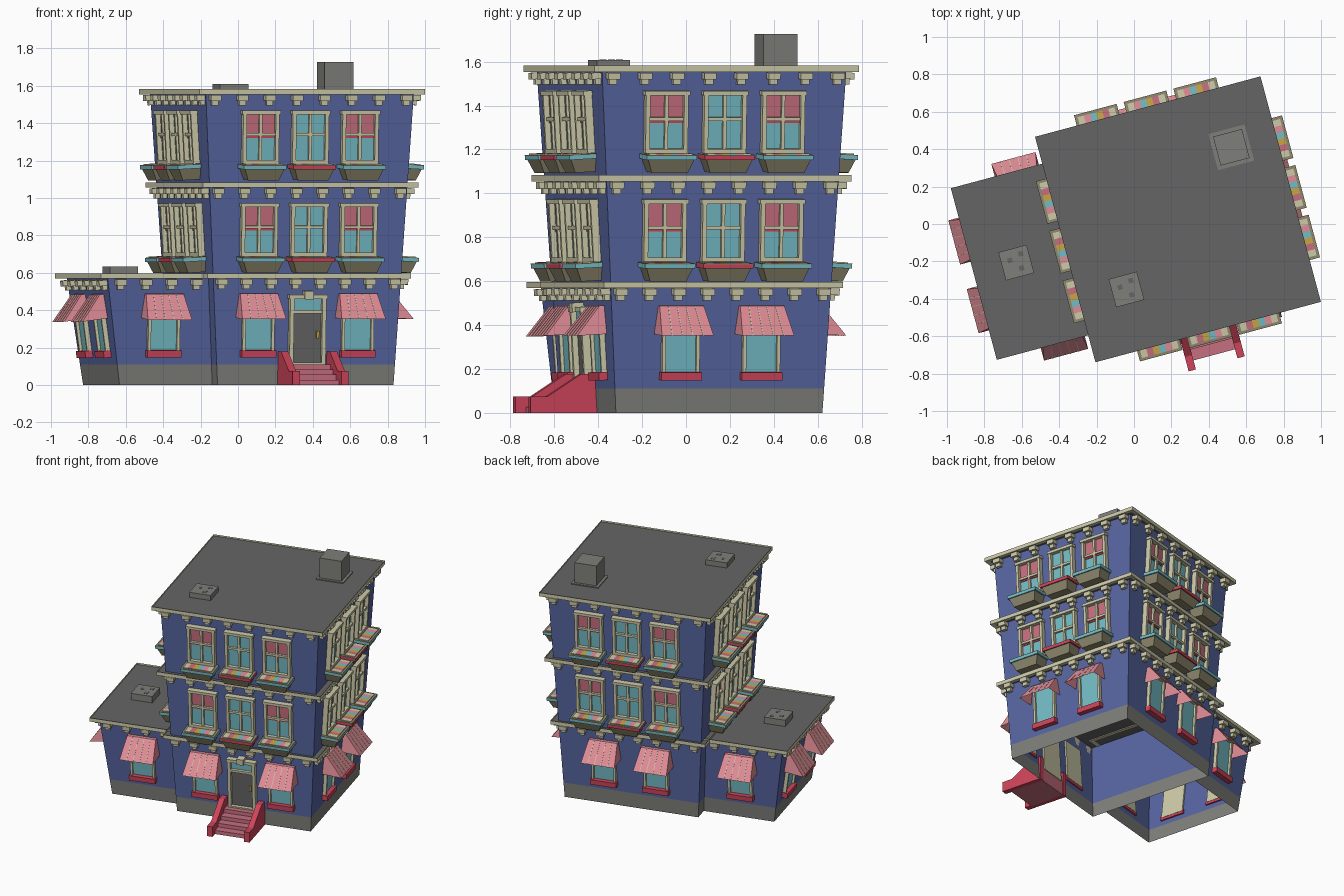
import bpy, bmesh, math
from mathutils import Matrix, Vector

if "Cube" in bpy.data.objects:
    bpy.data.objects.remove(bpy.data.objects["Cube"])

# ---------- colours ----------
def srgb(r, g, b):
    f = lambda c: c / 12.92 if c <= 0.04045 else ((c + 0.055) / 1.055) ** 2.4
    return (f(r / 255), f(g / 255), f(b / 255), 1)

COL = {"wall_blue": (87, 101, 160), "trim_cream": (204, 201, 168), "box_tan": (143, 136, 110),
       "stone_grey": (126, 126, 122), "roof_grey": (101, 101, 101), "glass_teal": (116, 187, 197),
       "awning_pink": (224, 140, 150), "curtain_pink": (198, 110, 126), "red": (205, 68, 90),
       "flower_yellow": (200, 165, 70)}
MATS = {}
for n, c in COL.items():
    MATS[n] = bpy.data.materials.new(n)
    MATS[n].diffuse_color = srgb(*c)

# ---------- mesh collectors: one bmesh per named part ----------
PARTS = {}
def face(part, verts, mat):
    bm, mats = PARTS[part]
    if mat not in mats:
        mats.append(mat)
    f = bm.faces.new(verts)
    f.material_index = mats.index(mat)
    return f

def add_verts(part, M, pts):
    if part not in PARTS:
        PARTS[part] = (bmesh.new(), [])
    return [PARTS[part][0].verts.new(M @ Vector(p)) for p in pts]

def block(part, M, x, y, z, mat, bx=None, by=None, skip=()):
    """Box from ranges; bx / by give different ranges for the bottom."""
    bx, by = bx or x, by or y
    v = add_verts(part, M, [(bx[0], by[0], z[0]), (bx[1], by[0], z[0]), (bx[1], by[1], z[0]), (bx[0], by[1], z[0]),
                            (x[0], y[0], z[1]), (x[1], y[0], z[1]), (x[1], y[1], z[1]), (x[0], y[1], z[1])])
    quads = {"bottom": (3, 2, 1, 0), "top": (4, 5, 6, 7), "front": (0, 1, 5, 4),
             "right": (1, 2, 6, 5), "back": (2, 3, 7, 6), "left": (3, 0, 4, 7)}
    return {k: face(part, [v[i] for i in q], mat) for k, q in quads.items() if k not in skip}

def prism(part, M, prof, x0, x1, mat):
    a = add_verts(part, M, [(x0, y, z) for y, z in prof])
    b = add_verts(part, M, [(x1, y, z) for y, z in prof])
    face(part, a, mat)
    face(part, b[::-1], mat)
    for i in range(len(a)):
        j = (i + 1) % len(a)
        face(part, [a[j], a[i], b[i], b[j]], mat)

# ---------- building frame: turned 15 degrees, walls lean outwards ----------
BASE = Matrix.Translation((0.235, 0.025, 0)) @ Matrix.Rotation(math.radians(15), 4, 'Z')
H0, SL = 0.487, 0.057                       # main half width at ground, lean
half = lambda z: H0 + SL * z

def wall(k, s, d0=H0, slope=SL):
    """Frame on wall k (0 front, 1 right, 2 back, 3 left): x along, -y outward."""
    return (BASE @ Matrix.Rotation(math.pi / 2 * k, 4, 'Z') @ Matrix.Translation((s, -d0, 0))
            @ Matrix.Rotation(math.atan(slope), 4, 'X'))

ANNEX = {0: (0.376, 0.08), 2: (0.376, 0.08), 3: (1.0, 0.136)}

# ---------- wall shells, open below ----------
def shell(part, corners, levels, closed):
    rings = [add_verts(part, BASE, [(x, y, z) for x, y in corners(z)]) for z in levels]
    n = len(rings[0])
    for r in range(len(rings) - 1):
        for i in range(n if closed else n - 1):
            j = (i + 1) % n
            face(part, [rings[r][i], rings[r][j], rings[r + 1][j], rings[r + 1][i]],
                 "stone_grey" if r == 0 else "wall_blue")

shell("main_walls", lambda z: [(a * half(z), b * half(z)) for a, b in ((-1, -1), (1, -1), (1, 1), (-1, 1))],
      (0, 0.11, 1.565), True)
def annex_corners(z):
    v, u = 0.376 + 0.08 * z, 1.0 + 0.136 * z
    return [(-half(z), v), (-u, v), (-u, -v), (-half(z), -v)]
shell("annex_walls", annex_corners, (0, 0.11, 0.58), False)

# ---------- cornice slabs with sunken grey roof ----------
def slab(part, x, y, z):
    f = block(part, BASE, x, y, z, "trim_cream")
    bm, mats = PARTS[part]
    mats.append("roof_grey")
    for side, dz in (("top", -0.012), ("bottom", 0.004)):
        bmesh.ops.inset_region(bm, faces=[f[side]], thickness=0.04)
        f[side].material_index = mats.index("roof_grey")
        for v in f[side].verts:
            v.co.z += dz

for name, h, z in (("lower_cornice", 0.563, 0.597), ("middle_cornice", 0.596, 1.083), ("roof_cornice", 0.624, 1.582)):
    slab(name, (-h, h), (-h, h), (z - 0.028, z))
slab("annex_roof", (-1.13, -0.42), (-0.475, 0.475), (0.568, 0.596))

# ---------- stepped brackets below each cornice ----------
def bracket(M, s, z):
    block("brackets", M, (s - 0.028, s + 0.028), (-0.045, 0), (z - 0.03, z), "trim_cream")
    block("brackets", M, (s - 0.018, s + 0.018), (-0.026, 0), (z - 0.055, z - 0.03), "trim_cream")

for k in range(4):
    for z in (0.569, 1.055, 1.554):
        if k == 3 and z < 1:
            continue
        for i in range(8):
            bracket(wall(k, 0), (i - 3.5) * 2 * half(z) * 0.92 / 7, z)
for k, (d, sl) in ANNEX.items():
    for s in ([(i - 2.5) * 0.15 for i in range(6)] if k == 3 else
              [(1 if k == 2 else -1) * (0.59 + 0.14 * i) for i in range(4)]):
        bracket(wall(k, 0, d, sl), s, 0.568)

# ---------- window helpers ----------
def frame(part, M, w, z0, z1, t, d):
    """Four cream bars around an opening, with a cream backing."""
    block(part, M, (-w, w), (-0.004, 0.012), (z0, z1), "trim_cream")
    for a in (-w, w - t):
        block(part, M, (a, a + t), (-d, 0), (z0, z1), "trim_cream")
    block(part, M, (-w, w), (-d, 0), (z0, z0 + t), "trim_cream")
    block(part, M, (-w - 0.006, w + 0.006), (-d - 0.006, 0), (z1 - t, z1), "trim_cream")

def pane(part, M, w, z0, z1, mat):
    block(part, M, (-w, w), (-0.009, 0), (z0, z1), mat)

def upper_window(M, z, centre):
    P = "upper_windows"
    frame(P, M, 0.1, z, z + 0.285, 0.02, 0.035)
    pane(P, M, 0.082, z + 0.015, z + 0.155, "glass_teal")
    pane(P, M, 0.082, z + 0.155, z + 0.27, "glass_teal" if centre else "curtain_pink")
    block(P, M, (-0.008, 0.008), (-0.026, 0), (z, z + 0.275), "trim_cream")
    block(P, M, (-0.085, 0.085), (-0.026, 0), (z + 0.148, z + 0.164), "trim_cream")
    if not centre:
        block(P, M, (-0.082, 0.082), (-0.014, 0), (z + 0.138, z + 0.148), "red")
    # flower box with coloured rim and blossoms
    B = "flower_boxes"
    block(B, M, (-0.108, 0.108), (-0.118, 0), (z - 0.085, z - 0.025), "box_tan",
          bx=(-0.085, 0.085), by=(-0.095, 0))
    block(B, M, (-0.118, 0.118), (-0.127, 0), (z - 0.025, z - 0.006), "red" if centre else "glass_teal")
    block(B, M, (-0.118, 0.118), (-0.127, 0), (z - 0.006, z - 0.002), "box_tan")
    cols = ("trim_cream", "curtain_pink", "flower_yellow", "glass_teal", "awning_pink", "trim_cream")
    for i, c in enumerate(cols):
        x = -0.102 + i * 0.034
        block(B, M, (x, x + 0.034), (-0.112, -0.04), (z - 0.002, z + 0.003), c)

def ground_window(M):
    P = "ground_windows"
    frame(P, M, 0.088, 0.17, 0.47, 0.016, 0.025)
    pane(P, M, 0.074, 0.18, 0.46, "glass_teal")
    block(P, M, (-0.095, 0.095), (-0.04, 0.01), (0.15, 0.187), "red")
    # sloping awning with thin pale seams
    A = "awnings"
    block(A, M, (-0.104, 0.104), (-0.022, 0), (0.36, 0.49), "awning_pink",
          bx=(-0.122, 0.122), by=(-0.14, 0), skip=("bottom", "back"))
    for i in range(4):
        t, b = -0.0624 + i * 0.0416, -0.0732 + i * 0.0488
        block(A, M, (t - 0.002, t + 0.002), (-0.024, -0.02), (0.36, 0.49), "trim_cream",
              bx=(b - 0.002, b + 0.002), by=(-0.142, -0.138))

# ---------- place windows ----------
for k in range(4):
    for z in (0.69, 1.186):
        for s in (-0.275, 0, 0.275):
            upper_window(wall(k, s), z, s == 0)
for s in (-0.27, 0.28):
    ground_window(wall(0, s))
for k in (1, 2):
    for s in (-0.19, 0.19):
        ground_window(wall(k, s))
for k, s in ((0, -0.765), (2, 0.765), (3, -0.19), (3, 0.19)):
    ground_window(wall(k, s, *ANNEX[k]))

# ---------- front door ----------
D = wall(0, 0)
frame("front_door", D, 0.1, 0.1, 0.485, 0.022, 0.035)
pane("front_door", D, 0.08, 0.11, 0.39, "roof_grey")
pane("front_door", D, 0.08, 0.40, 0.465, "glass_teal")
block("front_door", D, (-0.09, 0.09), (-0.03, 0), (0.385, 0.402), "trim_cream")
block("front_door", D, (-0.025, 0.025), (-0.055, 0), (0.462, 0.505), "trim_cream")
block("front_door", D, (0.052, 0.066), (-0.022, 0), (0.25, 0.29), "flower_yellow")

# ---------- front steps between solid red side walls ----------
for i in range(4):
    block("front_steps", BASE, (-0.125, 0.125), (-0.75 + 0.06 * i, -0.485), (0.0275 * i, 0.0275 * (i + 1)),
          "curtain_pink")
side = [(-0.8, 0), (-0.8, 0.075), (-0.72, 0.075), (-0.56, 0.178), (-0.48, 0.178), (-0.48, 0)]
for x in (-0.155, 0.115):
    prism("step_walls", BASE, side, x, x + 0.04, "red")

# ---------- roof fittings ----------
def vent(part, u, v, z0, z1, h):
    M = BASE @ Matrix.Translation((u, v, 0))
    block(part, M, (-h, h), (-h, h), (z0, z1), "stone_grey")
    return M

for u, v, z in ((-0.363, -0.291, 1.608), (-0.895, 0, 0.632)):
    M = vent("roof_vents", u, v, z - 0.05, z, 0.078)
    for x, y in ((-0.03, 0.02), (0.035, 0.04), (0.02, -0.035)):     # dark holes
        block("roof_vents", M, (x - 0.013, x + 0.013), (y - 0.013, y + 0.013), (z, z + 0.002), "roof_grey")
vent("chimney", 0.375, 0.298, 1.56, 1.577, 0.1)
vent("chimney", 0.375, 0.298, 1.57, 1.727, 0.08)

# ---------- write objects ----------
for name, (bm, mats) in PARTS.items():
    bmesh.ops.recalc_face_normals(bm, faces=bm.faces[:])
    me = bpy.data.meshes.new(name)
    bm.to_mesh(me)
    bm.free()
    for m in mats:
        me.materials.append(MATS[m])
    bpy.context.collection.objects.link(bpy.data.objects.new(name, me))

for m in bpy.data.materials:
    if m.users and not m.is_grease_pencil:
        m.use_nodes = True
        m.node_tree.nodes["Principled BSDF"].inputs["Base Color"].default_value = m.diffuse_color
